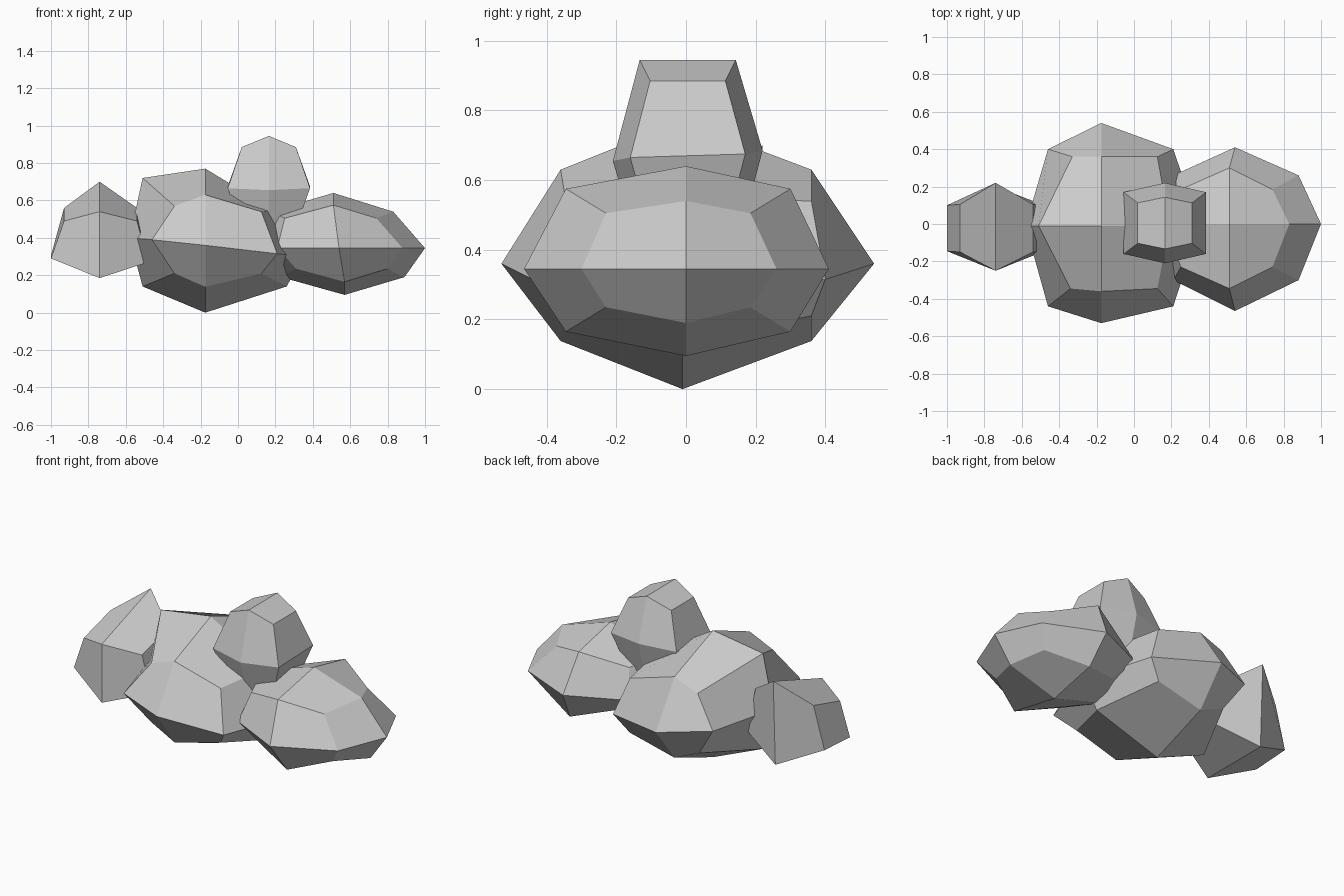
import bpy
from itertools import product

if "Cube" in bpy.data.objects:
    bpy.data.objects.remove(bpy.data.objects["Cube"])


def lattice_mesh(name, pts):
    """Faceted boulder: skin of a box lattice, pts maps (i,j,k) in -1..1 to a point."""
    keys = list(pts)
    idx = {k: n for n, k in enumerate(keys)}
    levels = [sorted({k[a] for k in keys}) for a in range(3)]
    faces = []
    for a in range(3):
        b, c = (a + 1) % 3, (a + 2) % 3
        for s in (-1, 1):
            for b0, b1 in zip(levels[b], levels[b][1:]):
                for c0, c1 in zip(levels[c], levels[c][1:]):
                    quad = []
                    for vb, vc in ((b0, c0), (b1, c0), (b1, c1), (b0, c1)):
                        k = [0, 0, 0]
                        k[a], k[b], k[c] = s, vb, vc
                        quad.append(idx[tuple(k)])
                    faces.append(quad if s > 0 else quad[::-1])
    me = bpy.data.meshes.new(name)
    me.from_pydata([pts[k] for k in keys], [], faces)
    ob = bpy.data.objects.new(name, me)
    bpy.context.collection.objects.link(ob)
    return ob


def boulder(name, mid, tip, xy, xz, yz, corner, lean=0.0, overrides={}):
    """24-sided boulder; each spec holds (low, high) pairs for the axes it moves.
    lean shifts the upper points by -lean and the lower points by +lean in x."""
    specs = {(1, 0, 0): tip, (0, 1, 0): tip, (0, 0, 1): tip, (1, 1, 0): xy,
             (1, 0, 1): xz, (0, 1, 1): yz, (1, 1, 1): corner}
    pts = {}
    for k in product((-1, 0, 1), repeat=3):
        if any(k):
            spec = specs[tuple(abs(v) for v in k)]
            pts[k] = [mid[a] if k[a] == 0 else spec[a][k[a] > 0] for a in range(3)]
            pts[k][0] -= lean * k[2]
    pts.update(overrides)
    return lattice_mesh(name, pts)


# large middle boulder, tilted down to the right
boulder("middle_boulder", (-0.175, -0.01, 0.36),
        tip=((-0.58, 0.35), (-0.53, 0.54), (0.0, 0.77)),
        xy=((-0.46, 0.21), (-0.44, 0.40), None),
        xz=((-0.51, 0.26), None, (0.14, 0.60)),
        yz=(None, (-0.36, 0.36), (0.138, 0.63)),
        corner=((-0.34, 0.125), (-0.345, 0.36), (0.21, 0.54)),
        overrides={(-1, 0, 0): (-0.58, -0.01, 0.40), (1, 0, 0): (0.35, -0.01, 0.30),
                   (-1, 0, 1): (-0.51, -0.01, 0.72), (1, 0, 1): (0.19, -0.01, 0.55),
                   (-1, -1, 1): (-0.34, -0.345, 0.57), (-1, 1, 1): (-0.33, 0.36, 0.57),
                   (-1, -1, 0): (-0.46, -0.44, 0.39), (-1, 1, 0): (-0.46, 0.40, 0.39),
                   (1, -1, 0): (0.21, -0.44, 0.315), (1, 1, 0): (0.21, 0.40, 0.315)})

# flatter right boulder
boulder("right_boulder", (0.54, 0.0, 0.345),
        tip=((0.08, 1.0), (-0.465, 0.41), (0.095, 0.64)),
        xy=((0.21, 0.88), (-0.30, 0.26), None),
        xz=((0.20, 0.86), None, (0.19, 0.54)),
        yz=(None, (-0.345, 0.30), (0.165, 0.575)),
        corner=((0.28, 0.77), (-0.23, 0.185), (0.235, 0.505)), lean=0.03)

# small top boulder: three columns, two sides, three rows
top = {}
for i, j, k in product((-1, 0, 1), (-1, 1), (-1, 0, 1)):
    x = 0.165 + i * (0.22 if k == 0 else 0.145)
    y = 0.005 + j * ((0.215 if i == 0 else 0.165) if k == 0 else (0.138 if i == 0 else 0.108))
    z = 0.67 + j * (0.015 if i == 0 else 0.005) * (k == 0) + k * (0.275 if i == 0 else 0.215)
    top[i, j, k] = (x, y, z)
lattice_mesh("top_boulder", top)

# small left boulder: wedge-shaped, high edge at the back
left = {}
cols = {-1: (-0.93, -1.0, 0.29), 0: (-0.74, -0.74, 0.185), 1: (-0.54, -0.48, 0.27)}
for i, (xt, xb, zb) in cols.items():
    m = i == 0
    left[i, -1, 1] = (xt, -0.25 if m else -0.15, 0.54 if m else 0.49)
    left[i, 1, 1] = (xt, 0.22 if m else 0.105, 0.70 if m else 0.56)
    left[i, -1, -1] = (xb, -0.25 if m else -0.145, zb)
    left[i, 1, -1] = (xb, 0.20 if m else 0.10, zb + (0.0 if m else 0.015))
lattice_mesh("left_boulder", left)
